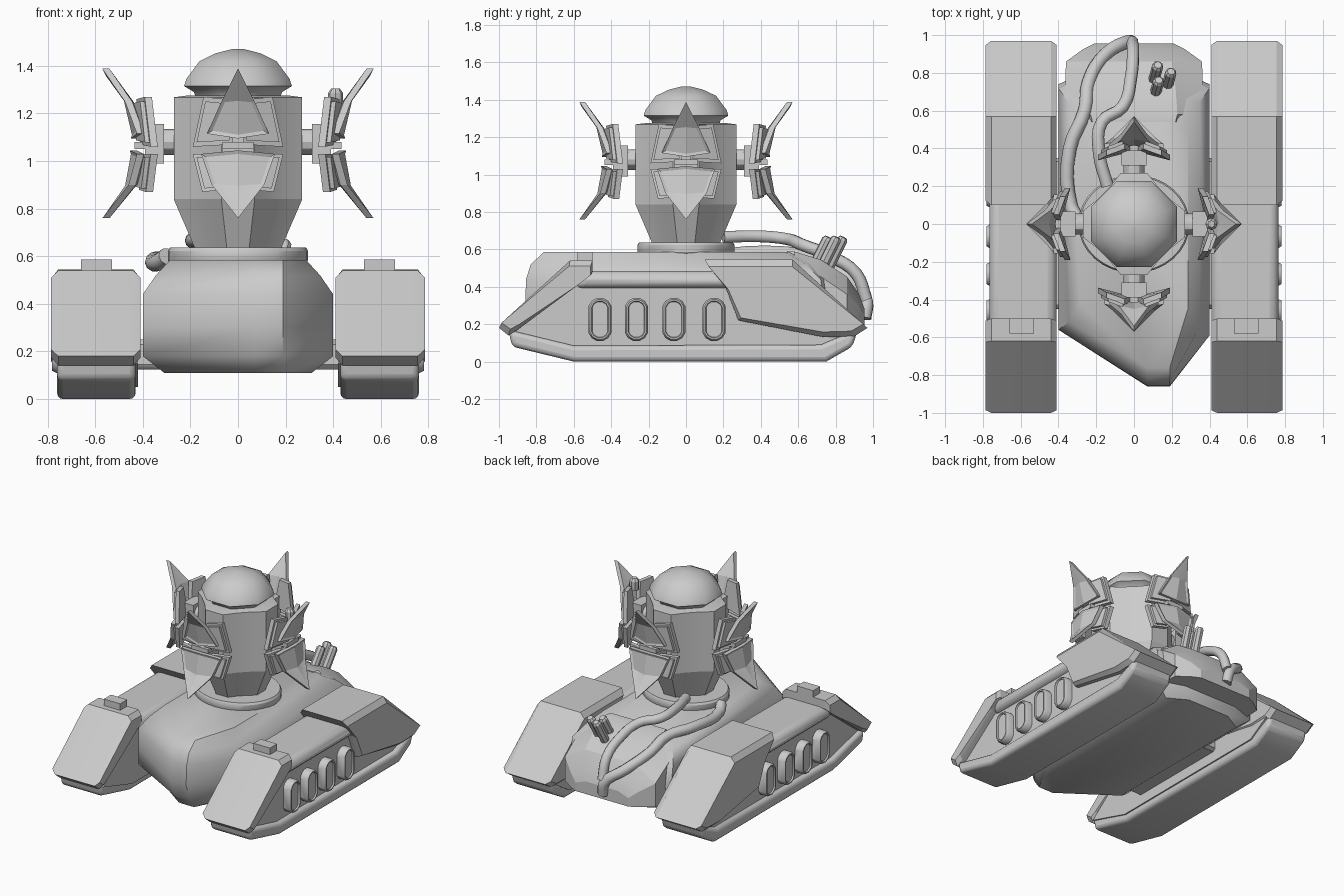
import bpy, bmesh, math
from mathutils import Vector, Matrix

if "Cube" in bpy.data.objects:
    bpy.data.objects.remove(bpy.data.objects["Cube"])

grey = bpy.data.materials.new("plain_grey")
grey.diffuse_color = (0.6, 0.6, 0.6, 1)
grey.use_nodes = True
grey.node_tree.nodes["Principled BSDF"].inputs["Base Color"].default_value = grey.diffuse_color


def finish(name, bm, bevel=0, seg=1, mirror=False, smooth=30):
    bmesh.ops.recalc_face_normals(bm, faces=bm.faces)
    me = bpy.data.meshes.new(name)
    bm.to_mesh(me)
    bm.free()
    ob = bpy.data.objects.new(name, me)
    bpy.context.collection.objects.link(ob)
    me.materials.append(grey)
    if bevel:
        m = ob.modifiers.new("bevel", 'BEVEL')
        m.width, m.segments, m.limit_method = bevel, seg, 'ANGLE'
    if mirror:
        ob.modifiers.new("mirror", 'MIRROR')
    bpy.context.view_layer.objects.active = ob
    bpy.ops.object.select_all(action='DESELECT')
    ob.select_set(True)
    bpy.ops.object.shade_smooth_by_angle(angle=math.radians(smooth))
    return ob


def loft(rings):
    """Closed skin through rings with equal point counts."""
    bm = bmesh.new()
    vs = [[bm.verts.new(p) for p in r] for r in rings]
    n = len(vs[0])
    for a, b in zip(vs, vs[1:]):
        for i in range(n):
            bm.faces.new((a[i], a[(i + 1) % n], b[(i + 1) % n], b[i]))
    bm.faces.new(vs[0])
    bm.faces.new(vs[-1])
    return bm


def side_prism(name, prof, x0, x1, **kw):
    return finish(name, loft([[(x, y, z) for y, z in prof] for x in (x0, x1)]), **kw)


def armour(name, prof):
    """Pod shell with chamfered flanks."""
    cy = sum(p[0] for p in prof) / len(prof)
    cz = sum(p[1] for p in prof) / len(prof)
    rings = [[(x, cy + (y - cy) * s, cz + (z - cz) * t) for y, z in prof]
             for x, s, t in ((.41, .95, .84), (.44, 1, 1), (.755, 1, 1), (.785, .95, .84))]
    finish(name, loft(rings), mirror=True, smooth=15)


def box(name, x0, x1, y0, y1, z0, z1, **kw):
    return side_prism(name, [(y0, z0), (y1, z0), (y1, z1), (y0, z1)], x0, x1, **kw)


def tube(name, pts, r, res=3):
    """Round hose along a smooth path."""
    cu = bpy.data.curves.new(name, 'CURVE')
    cu.dimensions, cu.bevel_depth, cu.bevel_resolution = '3D', r, res
    cu.use_fill_caps = True
    cu.resolution_u = 4
    sp = cu.splines.new('BEZIER')
    sp.bezier_points.add(len(pts) - 1)
    for b, p in zip(sp.bezier_points, pts):
        b.co = p
        b.handle_left_type = b.handle_right_type = 'AUTO'
    ob = bpy.data.objects.new(name, cu)
    bpy.context.collection.objects.link(ob)
    cu.materials.append(grey)


def circle(rx, ry, z, n, start=0.0):
    return [(rx * math.cos(start + 2 * math.pi * i / n),
             ry * math.sin(start + 2 * math.pi * i / n), z) for i in range(n)]


# Track pods: tread, body, front and rear armour, hatch block
side_prism("tread", [(-.95, .17), (-.93, .08), (-.6, 0), (.75, 0), (.89, .08), (.92, .175),
                     (.72, .09), (-.6, .085)], .43, .76, bevel=.025, seg=3, mirror=True)
side_prism("pod_body", [(-.93, .15), (-.6, .05), (.72, .05), (.9, .16), (.5, .46), (-.55, .46)],
           .42, .725, mirror=True)
side_prism("pod_top", [(-.6, .39), (.28, .39), (.28, .485), (-.55, .485)], .41, .765,
           bevel=.05, seg=3, mirror=True)
armour("front_armour", [(-1, .18), (-.95, .14), (-.9, .17), (-.57, .42), (-.5, .48), (-.5, .54), (-.62, .54)])
armour("rear_armour", [(.1, .545), (.57, .545), (.97, .18), (.9, .135), (.74, .13), (.28, .22), (.21, .4)])
box("hatch_block", .53, .66, -.58, -.5, .5, .587, mirror=True)

# Oval ports on the pod sides, each with a sunken middle
for y in (-.46, -.265, -.065, .15):
    def oval(x, w):
        return [(x, y + w * math.cos(a) * .064,
                 .225 + (.055 if math.sin(a) > 0 else -.055) + w * math.sin(a) * .062)
                for a in [math.pi * (i + .5) / 6 for i in range(12)]]
    finish("oval_port", loft([oval(.70, 1), oval(.765, 1), oval(.782, .85), oval(.782, .72),
                              oval(.772, .66)]), mirror=True)

# Hull: pointed nose slightly off centre
hull_rings = []
for z, w, shy, nose, ry, rw in ((.11, .31, -.5, -.77, .78, .70), (.18, .40, -.56, -.82, .80, .74),
                                (.30, .40, -.56, -.86, .82, .74), (.44, .40, -.56, -.855, .80, .72),
                                (.52, .345, -.52, -.83, .70, .64), (.585, .285, -.42, -.76, .58, .53)):
    hull_rings.append([(-w, shy, z), (.07, nose, z), (.19, nose, z), (w, shy - .03, z), (w, rw, z),
                       (w * .55, ry, z), (-w * .55, ry, z), (-w, rw, z)])
finish("hull", loft(hull_rings), smooth=45)
box("axle_bridge", -.45, .45, -.45, .35, .125, .25, bevel=.02)

# Rear deck: cross-sections stepping back and down to the tail
finish("rear_deck", loft([[(-w, y, .19), (w, y, .19), (w, y, ze), (c, y, zc), (-c, y, zc), (-w, y, ze)]
                          for y, w, c, ze, zc in ((.54, .30, .22, .50, .59), (.58, .36, .23, .49, .588),
                                                  (.72, .365, .22, .455, .545), (.86, .36, .2, .36, .455),
                                                  (.925, .27, .17, .30, .36), (.955, .21, .13, .25, .28))]),
       smooth=20)

# Turret ring and column
finish("turret_ring", loft([circle(.295 * s, .26 * s, z, 32) for s, z in
                            ((.97, .57), (1, .585), (1, .622), (.97, .636))]))


def column_ring(s, z):
    pts = []
    for c, n in ((1, 0), (0, 1), (-1, 0), (0, -1)):
        for a, b in ((.27, -.07), (.27, .07), (.20, .125), (.125, .20)):
            pts.append((s * (a * c - b * n), s * (a * n + b * c), z))
    return pts


finish("turret_column", loft([column_ring(.65, .62), column_ring(1, .84), column_ring(1, 1.268),
                              column_ring(.8, 1.275)]), smooth=8)
o = math.pi / 8
finish("dome", loft([circle(r, r, z, 8, o) for r, z in
                     ((.19, 1.26), (.2, 1.29), (.245, 1.315), (.235, 1.345), (.175, 1.42),
                      (.105, 1.452), (.03, 1.47))]), smooth=50)


# Four folding dish fins around the column, local frame: u sideways, r outward, z up
def fin_part(name, half, k, thick):
    """Ridged plate with a raised rim, mirrored from half an outline along the ridge."""
    bm = bmesh.new()
    for s in (1, -1):
        quads = (half[:3] + half[-1:], half[2:])
        for q in quads:
            f = [bm.verts.new((s * u, -r, z)) for u, r, z in q]
            bm.faces.new(f)
    bmesh.ops.remove_doubles(bm, verts=bm.verts, dist=1e-5)
    bm.normal_update()
    for f in bm.faces:
        if f.normal.y > 0:
            f.normal_flip()
    bm.normal_update()
    bmesh.ops.inset_region(bm, faces=bm.faces[:], thickness=.014, depth=-.008,
                           use_boundary=True, use_even_offset=True)
    back = bmesh.ops.extrude_face_region(bm, geom=bm.faces[:], use_keep_orig=True)["geom"]
    bmesh.ops.translate(bm, verts=[v for v in back if isinstance(v, bmesh.types.BMVert)],
                        vec=(0, thick, 0))
    bmesh.ops.rotate(bm, verts=bm.verts, matrix=Matrix.Rotation(k * math.pi / 2, 3, 'Z'))
    finish(name, bm, smooth=15)


def fin_box(name, u0, u1, r0, r1, z0, z1, k):
    ob = box(name, u0, u1, -r1, -r0, z0, z1)
    ob.data.transform(Matrix.Rotation(k * math.pi / 2, 4, 'Z'))


for k in range(4):
    rot = Matrix.Rotation(k * math.pi / 2, 4, 'Z')
    # axle and mounting block
    bm = loft([[(x, -r, 1.08 + y) for x, y, _ in circle(.055, .055, 0, 12)] for r in (.25, .33)])
    bmesh.ops.transform(bm, matrix=rot, verts=bm.verts)
    finish("fin_axle", bm)
    fin_box("fin_mount", -.065, .065, .31, .39, .99, 1.155, k)
    fin_box("fin_hinge", -.065, .065, .37, .435, 1.05, 1.08, k)
    # upper and lower blades: flat near the hub, kicked outward at the tip
    fin_part("upper_blade", [(0, .45, 1.095), (.13, .425, 1.115), (.07, .475, 1.25),
                             (0, .57, 1.388), (0, .487, 1.25)], k, .03)
    fin_part("lower_blade", [(0, .455, 1.045), (.155, .425, 1.03), (.11, .46, .90),
                             (0, .57, .76), (0, .482, .90)], k, .03)
    # swept wing plates behind the blades, in two layers
    for s in (1, -1):
        for nm, quad in (("upper_wing", [(.02, .42, 1.07), (.19, .375, 1.06), (.145, .40, 1.27), (.05, .435, 1.26)]),
                         ("lower_wing", [(.02, .42, 1.03), (.19, .375, 1.03), (.15, .395, .87), (.05, .425, .88)])):
            for grow, off in ((1, -.008), (.82, .01)):
                c = sum((Vector(q) for q in quad), Vector()) / 4
                pts = [c + (Vector(q) - c) * grow + Vector((0, off, 0)) for q in quad]
                bm = loft([[(s * p.x, -p.y + d, p.z) for p in pts] for d in (0, .03)])
                bmesh.ops.transform(bm, matrix=rot, verts=bm.verts)
                finish(nm, bm, smooth=10)

# Small knob behind one fin
finish("fin_knob", loft([[(.41 + x, y, z) for x, y, z in circle(r, r, h, 8)]
                         for r, h in ((.03, 1.22), (.032, 1.285), (.018, 1.305))]))

# Exhaust stacks
for x, y in ((.10, .77), (.17, .735), (.105, .69)):
    base = Vector((x, y - .03, .46))
    axis = Vector((.025, .095, .19))
    q = axis.to_track_quat('Z', 'Y')
    rings = [[base + q @ Vector(p) for p in circle(r, r, h, 8)]
             for r, h in ((.03, 0), (.03, .215), (.02, .23))]
    finish("exhaust_stack", loft(rings))

# Hoses from the turret to the rear
tube("inner_hose", [(-.14, .2, .665), (-.185, .38, .67), (-.17, .54, .655), (-.06, .62, .625),
                    (-.015, .78, .56), (-.005, .91, .47), (-.01, .965, .33)], .033)
tube("outer_hose", [(-.3, .03, .6), (-.335, .1, .575), (-.34, .4, .585), (-.26, .6, .57), (-.24, .75, .51),
                    (-.15, .9, .42), (-.03, .965, .32), (-.01, .955, .23)], .036)
